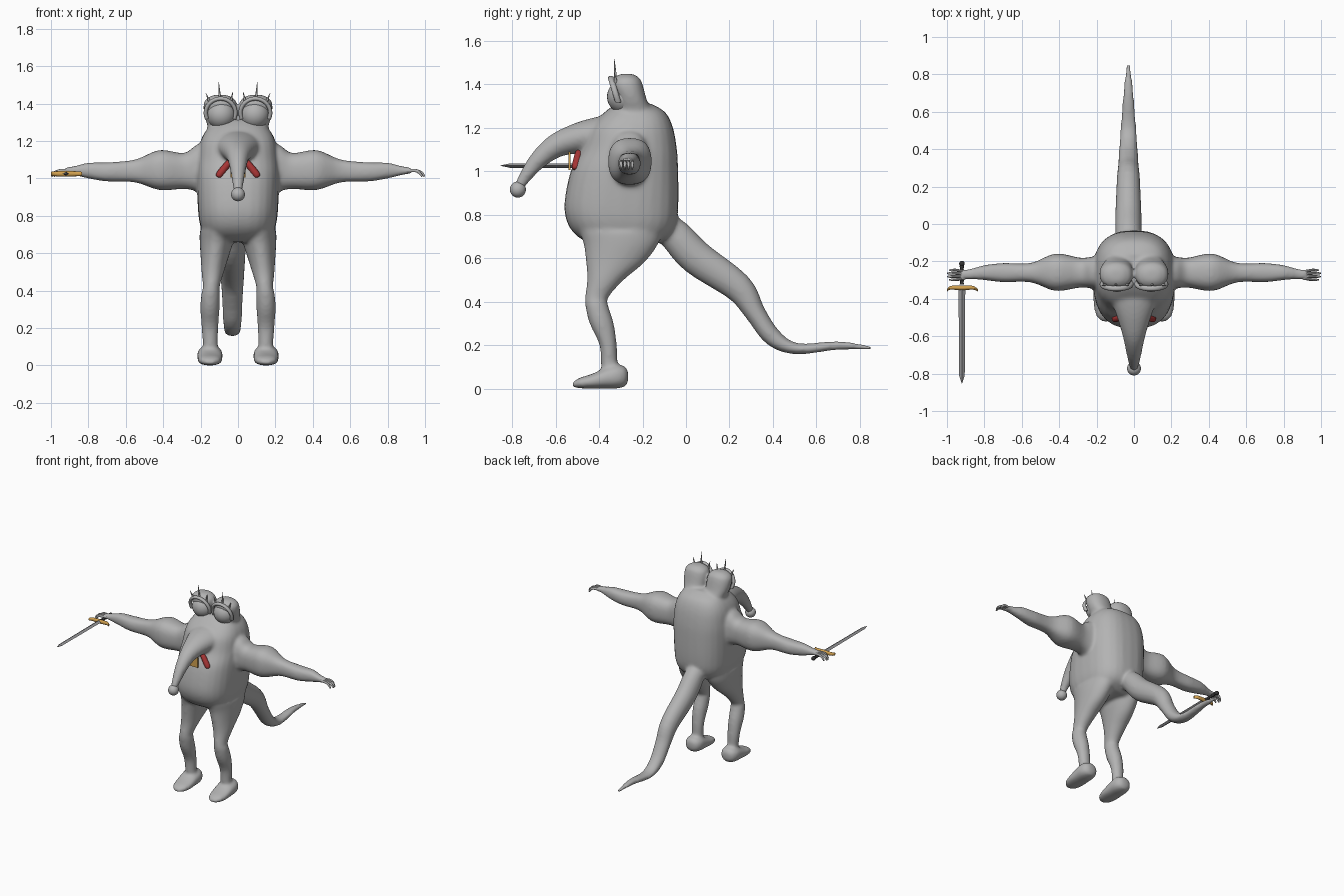
import bpy, bmesh, math
from mathutils import Vector

old = bpy.data.objects.get("Cube")
if old:
    bpy.data.objects.remove(old, do_unlink=True)

X, Y, Z = Vector((1, 0, 0)), Vector((0, 1, 0)), Vector((0, 0, 1))


def material(name, rgb):
    m = bpy.data.materials.new(name)
    m.use_nodes = True
    m.diffuse_color = (*rgb, 1)
    m.node_tree.nodes["Principled BSDF"].inputs["Base Color"].default_value = (*rgb, 1)
    return m


GREY = material("skin grey", (0.45, 0.45, 0.45))
RED = material("ribbon red", (0.38, 0.035, 0.035))
GOLD = material("gold", (0.65, 0.36, 0.08))
DARK = material("grip dark", (0.035, 0.035, 0.035))
STEEL = material("blade steel", (0.32, 0.32, 0.33))


def spline(pts, steps):
    """Catmull-Rom interpolation of station tuples."""
    out = []
    p = [pts[0], *pts, pts[-1]]
    for i in range(1, len(p) - 2):
        for k in range(steps):
            t = k / steps
            out.append([0.5 * (2 * b + (c - a) * t + (2 * a - 5 * b + 4 * c - d) * t * t
                               + (3 * b - a - 3 * c + d) * t ** 3)
                        for a, b, c, d in zip(*p[i - 1:i + 3])])
    return out + [list(pts[-1])]


def loft(bm, stations, u, axis=None, segs=28, power=2.0, steps=4, side=1):
    """Skin rounded rings; each station is x, y, z, radius along u, other radius."""
    st = spline([(s[0] * side, *s[1:]) for s in stations], steps)
    mids = [Vector(s[:3]) for s in st]
    rings = []
    for i, s in enumerate(st):
        t = axis or (mids[min(i + 1, len(st) - 1)] - mids[max(i - 1, 0)]).normalized()
        v = t.cross(u).normalized()
        ring = []
        for k in range(segs):
            a = 2 * math.pi * k / segs
            c, d = math.cos(a), math.sin(a)
            cu = math.copysign(abs(c) ** (2 / power), c)
            dv = math.copysign(abs(d) ** (2 / power), d)
            ring.append(bm.verts.new(mids[i] + u * s[3] * cu + v * s[4] * dv))
        rings.append(ring)
    for a, b in zip(rings, rings[1:]):
        for k in range(segs):
            j = (k + 1) % segs
            bm.faces.new((a[k], a[j], b[j], b[k]))
    bm.faces.new(rings[0][::-1])
    bm.faces.new(rings[-1])


def finish(bm, name, mat, angle=40):
    bmesh.ops.recalc_face_normals(bm, faces=bm.faces)
    me = bpy.data.meshes.new(name)
    bm.to_mesh(me)
    bm.free()
    me.materials.append(mat)
    ob = bpy.data.objects.new(name, me)
    bpy.context.collection.objects.link(ob)
    bpy.ops.object.select_all(action='DESELECT')
    ob.select_set(True)
    bpy.context.view_layer.objects.active = ob
    bpy.ops.object.shade_smooth_by_angle(angle=math.radians(angle))
    return ob


def part(name, mat, stations, u, **kw):
    bm = bmesh.new()
    loft(bm, stations, u, **kw)
    return finish(bm, name, mat)


def ball(name, mat, centre, r):
    bm = bmesh.new()
    bmesh.ops.create_uvsphere(bm, u_segments=32, v_segments=20, radius=r)
    bmesh.ops.translate(bm, verts=bm.verts, vec=centre)
    return finish(bm, name, mat)


# Body: overlapping lofts fused into one soft skin
bm = bmesh.new()
torso = [(0, -.29, .66, .12, .14), (0, -.29, .70, .18, .21), (0, -.295, .76, .205, .25),
         (0, -.297, .85, .215, .262), (0, -.283, 1.0, .22, .247), (0, -.26, 1.1, .215, .218),
         (0, -.25, 1.2, .2, .19), (0, -.235, 1.27, .16, .14), (0, -.24, 1.31, .1, .08)]
loft(bm, torso, X, axis=Z, power=2.6)
snout = [(0, -.28, 1.17, .16, .1), (0, -.4, 1.165, .125, .085), (0, -.5, 1.15, .09, .07),
         (0, -.6, 1.115, .06, .055), (0, -.68, 1.05, .043, .042), (0, -.735, .98, .031, .031),
         (0, -.768, .93, .023, .023)]
loft(bm, snout, X)
tail = [(-.03, -.14, .78, .06, .06), (-.03, -.05, .705, .07, .075), (-.03, .05, .6, .07, .08),
        (-.03, .24, .465, .062, .068), (-.03, .32, .345, .055, .048), (-.03, .4, .235, .05, .042),
        (-.03, .51, .183, .043, .026), (-.03, .7, .198, .028, .02), (-.03, .855, .187, .012, .008)]
loft(bm, tail, X)
leg = [(.11, -.3, .72, .095, .19), (.115, -.3, .66, .09, .17), (.125, -.325, .58, .075, .135),
       (.135, -.37, .5, .06, .085), (.143, -.41, .42, .045, .054), (.147, -.41, .38, .05, .053),
       (.15, -.388, .3, .051, .056), (.15, -.358, .2, .045, .04), (.148, -.352, .1, .039, .038),
       (.148, -.345, .05, .04, .04)]
foot = [(.15, -.522, .018, .025, .01), (.15, -.49, .025, .054, .024), (.15, -.43, .034, .067, .034),
        (.15, -.37, .048, .068, .048), (.15, -.32, .055, .067, .055), (.15, -.28, .055, .05, .046),
        (.15, -.265, .055, .02, .02)]
arm = [(.12, -.26, 1.05, .1, .16), (.22, -.26, 1.055, .085, .125), (.29, -.26, 1.04, .08, .096),
       (.42, -.258, 1.045, .1, .107), (.55, -.26, 1.04, .052, .061), (.7, -.26, 1.035, .051, .051),
       (.8, -.26, 1.042, .04, .042), (.88, -.268, 1.042, .027, .023), (.93, -.272, 1.042, .032, .016)]
stalk = [(.075, -.21, 1.18, .07, .09), (.085, -.235, 1.27, .075, .08), (.093, -.252, 1.33, .086, .071),
         (.095, -.27, 1.39, .09, .073), (.095, -.273, 1.425, .076, .062), (.095, -.273, 1.447, .035, .03)]
for s in (-1, 1):
    loft(bm, leg, X, axis=Z, side=s)
    loft(bm, foot, X, axis=Y, side=s, power=2.3)
    loft(bm, arm, Y, axis=X, side=s, power=2.5)
    loft(bm, stalk, X, axis=Z, side=s, power=2.2)
body = finish(bm, "body", GREY, 180)
fuse = body.modifiers.new("fuse", 'REMESH')
fuse.mode = 'VOXEL'
fuse.voxel_size = 0.01
fuse.use_smooth_shade = True
soften = body.modifiers.new("soften", 'SMOOTH')
soften.factor = 0.5
soften.iterations = 10

ball("nose", GREY, (0, -.773, .915), .037)

# Eyes, eyelids, lashes and hands
for s, side in ((-1, "right"), (1, "left")):
    ball(side + "_eyeball", GREY, (s * .09, -.285, 1.342), .078)
    rim = []
    for k in range(11):
        a = math.radians(-25 + 23 * k)
        dz = .077 * math.sin(a)
        rim.append((.093 + .08 * math.cos(a), -.322 - .3 * dz, 1.35 + dz, .014, .011))
    part(side + "_eyelid", GREY, rim, Y, side=s, segs=12, steps=2)
    for x, lean, top in ((.095, .008, 1.515), (.15, .022, 1.457), (.04, -.012, 1.462)):
        lash = [(x, -.322, 1.405, .009, .009), (x + lean, -.33, top, .001, .001)]
        part(side + "_eyelash", GREY, lash, X, side=s, segs=10)
    for k in range(4):
        y = -.247 - .017 * k
        reach = .985 + (.012 if k in (1, 2) else 0)
        finger = [(.9, y * .6 - .109, 1.042, .009, .01), (.95, y, 1.042, .0075, .009),
                  (reach - .015, y, 1.03, .007, .008), (reach, y, 1.01, .004, .005)]
        part(side + "_finger", GREY, finger, Y, side=s, segs=10)

# Chest ribbons and medal
for s, side in ((-1, "right"), (1, "left")):
    ribbon = [(.042, -.49, 1.092, .006, .006), (.05, -.493, 1.083, .017, .017),
              (.1, -.506, 1.02, .019, .019), (.108, -.508, 1.007, .006, .006)]
    part(side + "_ribbon", RED, ribbon, Y, side=s, segs=14)
bm = bmesh.new()
bmesh.ops.create_cube(bm, size=1)
bmesh.ops.scale(bm, vec=(.08, .009, .095), verts=bm.verts)
bmesh.ops.translate(bm, vec=(0, -.536, 1.052), verts=bm.verts)
finish(bm, "medal", GOLD)

# Sword held in the right hand
SX, SZ = -.92, 1.025
blade = [(SX, -.34, SZ, .018, .011), (SX, -.81, SZ, .015, .01), (SX, -.852, SZ, .001, .001)]
part("sword_blade", STEEL, blade, X, axis=Y, segs=4, steps=1)
guard = [(SX - .08, -.355, SZ, .006, .01), (SX - .06, -.341, SZ, .01, .013), (SX, -.342, SZ, .012, .015),
         (SX + .06, -.341, SZ, .01, .013), (SX + .085, -.355, SZ, .006, .01)]
part("sword_guard", GOLD, guard, Y, axis=X, segs=12)
grip = [(SX, -.215 - .012 * k, SZ, r, r) for k, r in enumerate([.009, .012] * 5)]
part("sword_grip", DARK, grip, X, axis=Y, segs=14)
ball("sword_pommel", DARK, (SX, -.212, SZ), .015)
